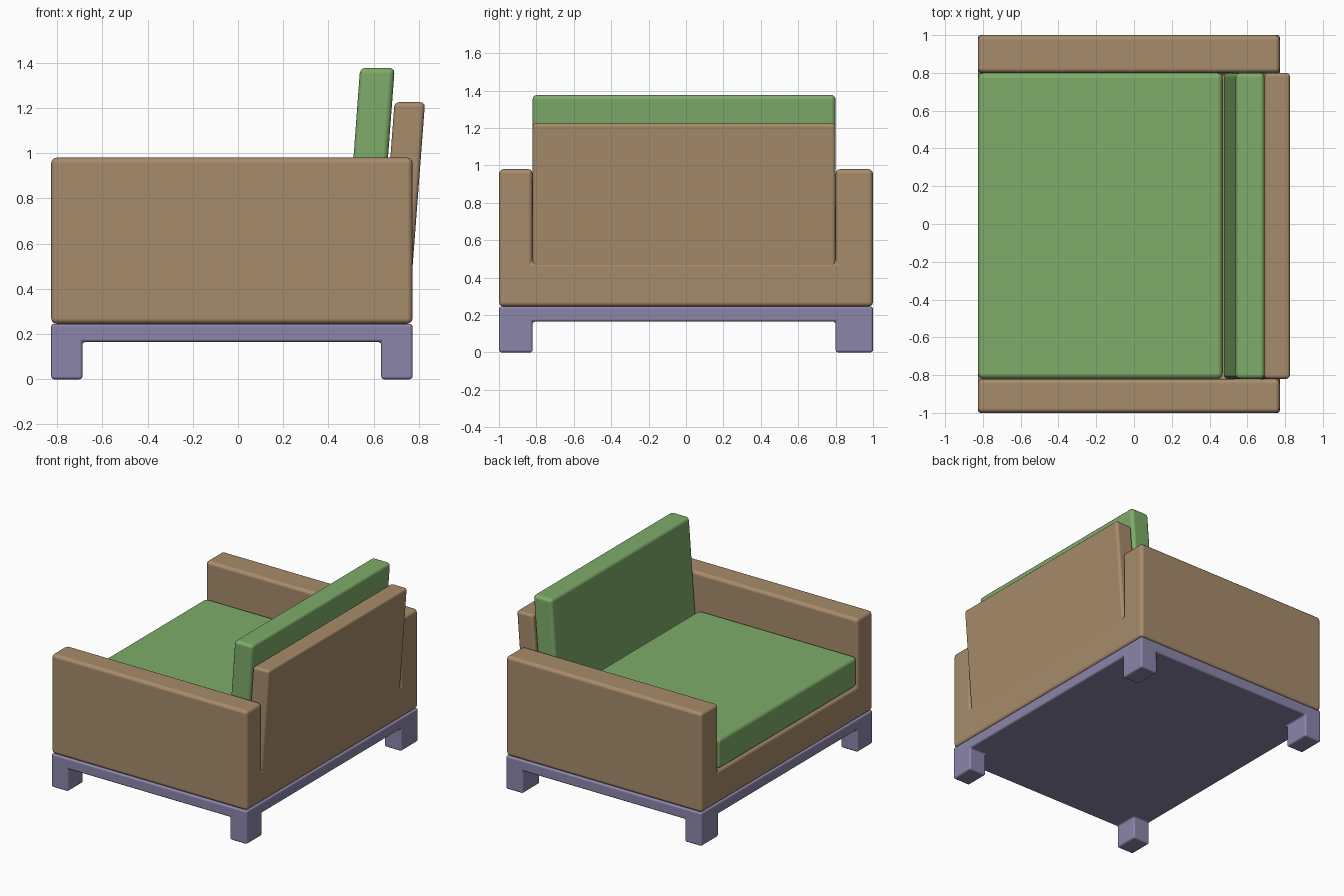
import bpy, bmesh

if "Cube" in bpy.data.objects:
    bpy.data.objects.remove(bpy.data.objects["Cube"])

X0, X1 = -0.826, 0.772      # body length
Y0, Y1 = -0.82, 0.80        # inner faces of the arms


def material(name, rgb):
    m = bpy.data.materials.new(name)
    m.diffuse_color = (*rgb, 1)
    m.use_nodes = True
    m.node_tree.nodes["Principled BSDF"].inputs["Base Color"].default_value = m.diffuse_color
    return m


BROWN = material("brown_fabric", (0.39, 0.262, 0.147))
GREEN = material("green_fabric", (0.21, 0.415, 0.141))
PURPLE = material("purple_wood", (0.265, 0.235, 0.41))


def finish(bm, name, mat, bevel):
    """Turn the bmesh into an object with softened edges."""
    bmesh.ops.recalc_face_normals(bm, faces=bm.faces)
    me = bpy.data.meshes.new(name)
    bm.to_mesh(me)
    bm.free()
    me.materials.append(mat)
    me.polygons.foreach_set("use_smooth", [True] * len(me.polygons))
    ob = bpy.data.objects.new(name, me)
    bpy.context.collection.objects.link(ob)
    mod = ob.modifiers.new("soft_edges", 'BEVEL')
    mod.width = bevel
    mod.segments = 3
    mod.limit_method = 'ANGLE'
    mod.harden_normals = True
    return ob


def prism(name, profile, axis, a, b, mat, bevel):
    """Extrude a profile (u, z) along x or y from a to b."""
    bm = bmesh.new()
    place = (lambda u, z: (a, u, z)) if axis == 'x' else (lambda u, z: (u, a, z))
    f = bm.faces.new([bm.verts.new(place(u, z)) for u, z in profile])
    new = bmesh.ops.extrude_face_region(bm, geom=[f], use_keep_orig=True)["geom"]
    move = (b - a, 0, 0) if axis == 'x' else (0, b - a, 0)
    bmesh.ops.translate(bm, vec=move, verts=[g for g in new if isinstance(g, bmesh.types.BMVert)])
    return finish(bm, name, mat, bevel)


def base_frame():
    """Slab whose four corner cells are pulled down into legs."""
    xs, ys = (X0, -0.688, 0.633, X1), (-1, -0.82, 0.80, 1)
    bm = bmesh.new()
    grid = [[bm.verts.new((x, y, 0.245)) for y in ys] for x in xs]
    cells = {}
    for i in range(3):
        for j in range(3):
            cells[i, j] = bm.faces.new((grid[i][j], grid[i][j + 1], grid[i + 1][j + 1], grid[i + 1][j]))
    corners = [cells[i, j].calc_center_median().xy for i in (0, 2) for j in (0, 2)]
    new = bmesh.ops.extrude_face_region(bm, geom=list(bm.faces), use_keep_orig=True)["geom"]
    bmesh.ops.translate(bm, vec=(0, 0, -0.08), verts=[g for g in new if isinstance(g, bmesh.types.BMVert)])
    low = [g for g in new if isinstance(g, bmesh.types.BMFace)
           and any((g.calc_center_median().xy - c).length < 1e-4 for c in corners)
           and g.calc_center_median().z < 0.17]
    legs = bmesh.ops.extrude_discrete_faces(bm, faces=low)["faces"]
    bmesh.ops.translate(bm, vec=(0, 0, -0.165), verts=list({v for f in legs for v in f.verts}))
    return finish(bm, "base_frame", PURPLE, 0.013)


base_frame()

# Arms and seat platform as one U section
prism("arms_and_seat_base",
      [(-1, 0.245), (1, 0.245), (1, 0.98), (Y1, 0.98), (Y1, 0.485), (Y0, 0.485), (Y0, 0.98), (-1, 0.98)],
      'x', X0, X1, BROWN, 0.025)

# Leaning back panel
prism("back_panel", [(0.632, 0.42), (0.766, 0.42), (0.827, 1.225), (0.692, 1.225)],
      'y', Y0, Y1, BROWN, 0.02)

# Cushions
prism("seat_cushion", [(X0, 0.485), (0.47, 0.485), (0.47, 0.71), (X0, 0.71)],
      'y', Y0, Y1, GREEN, 0.03)
prism("back_cushion", [(0.474, 0.485), (0.626, 0.485), (0.693, 1.377), (0.540, 1.377)],
      'y', Y0, Y1, GREEN, 0.025)
